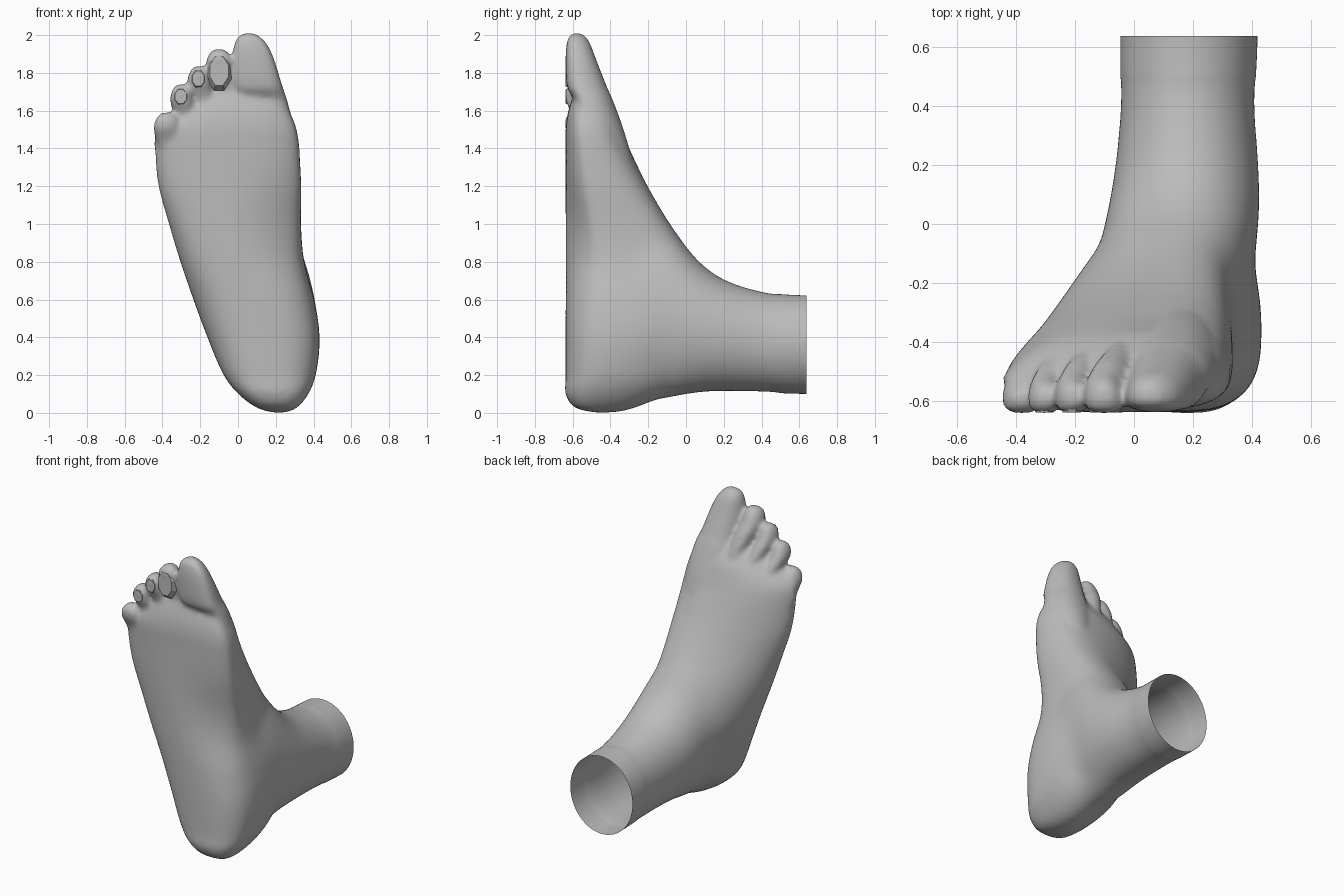
import bpy, bmesh, math
from mathutils import Vector

if "Cube" in bpy.data.objects:
    bpy.data.objects.remove(bpy.data.objects["Cube"])

SOLE = -0.637
skin = bpy.data.materials.new("grey_skin")
skin.use_nodes = True
skin.diffuse_color = (0.5, 0.5, 0.5, 1)
skin.node_tree.nodes["Principled BSDF"].inputs["Base Color"].default_value = (0.5, 0.5, 0.5, 1)


def spline(rows, steps=6):
    """Catmull-Rom interpolation of station rows."""
    rows = [Vector(r) for r in rows]
    out = []
    for i in range(len(rows) - 1):
        a, b, c, d = rows[max(i - 1, 0)], rows[i], rows[i + 1], rows[min(i + 2, len(rows) - 1)]
        for k in range(steps):
            t = k / steps
            out.append(b + (c - a) * (t / 2) + (a * 2 - b * 5 + c * 4 - d) * (t * t / 2)
                       + (b * 3 - a - c * 3 + d) * (t ** 3 / 2))
    return out + [rows[-1]]


def power(v, p):
    return math.copysign(abs(v) ** p, v)


def foot_ring(row, n=48):
    """Level section: flat rounded sole, tapering dorsal side leaning to a ridge."""
    z, left, right, y0, y1, ridge = row
    mid, half = (left + right) / 2, (right - left) / 2
    ym = y0 + (y1 - y0) * 0.36
    # The outer flank is steep over the toes and slopes lower down
    flank = 1.4 - 0.55 * min(1, max(0, (z - 1.1) / 0.35))
    ring = []
    for i in range(n):
        c, s = math.cos(math.tau * i / n), math.sin(math.tau * i / n)
        if s < 0:
            x, y = mid + half * power(c, 0.75), ym + (ym - y0) * power(s, 0.75)
            # Arch on the inner edge
            y += 0.07 * max(0, c) * math.exp(-((z - 0.95) / 0.25) ** 2) * -s
        elif c < 0:
            x, y = mid + half * power(c, flank) + (ridge - mid) * s, ym + (y1 - ym) * s
        else:
            x, y = mid + half * c + (ridge - mid) * s * s, ym + (y1 - ym) * s
        ring.append((x, y, z))
    return ring


def leg_ring(row, n=48):
    """Upright oval section across the ankle, its top shifted sideways by lean."""
    y, left, right, low, high, lean = row
    ring = []
    for i in range(n):
        c, s = math.cos(math.tau * i / n), math.sin(math.tau * i / n)
        ring.append(((left + right) / 2 + (right - left) / 2 * c + lean * s, y,
                     (low + high) / 2 + (high - low) / 2 * s))
    return ring


def loft(bm, rings):
    loops = [[bm.verts.new(p) for p in r] for r in rings]
    for a, b in zip(loops, loops[1:]):
        for i in range(len(a)):
            j = (i + 1) % len(a)
            bm.faces.new((a[i], a[j], b[j], b[i]))
    bm.faces.new(loops[0][::-1])
    bm.faces.new(loops[-1])


def make_object(name, bm):
    bmesh.ops.recalc_face_normals(bm, faces=bm.faces)
    mesh = bpy.data.meshes.new(name)
    bm.to_mesh(mesh)
    bm.free()
    mesh.materials.append(skin)
    obj = bpy.data.objects.new(name, mesh)
    bpy.context.collection.objects.link(obj)
    return obj


bm = bmesh.new()

# Heel, instep and ball: height, left, right, sole, dorsal, ridge
body = [(0.0, 0.17, 0.27, -0.48, -0.34, 0.22), (0.03, 0.09, 0.32, -0.59, -0.24, 0.21),
        (0.1, 0.0, 0.375, SOLE, -0.1, 0.2), (0.2, -0.08, 0.415, SOLE, 0.02, 0.18),
        (0.4, -0.165, 0.435, SOLE, 0.12, 0.17), (0.6, -0.24, 0.405, SOLE, 0.14, 0.16),
        (0.8, -0.31, 0.35, SOLE, 0.05, 0.15), (1.0, -0.37, 0.335, SOLE, -0.08, 0.13),
        (1.2, -0.425, 0.337, SOLE, -0.2, 0.1), (1.4, -0.442, 0.325, SOLE, -0.3, 0.06),
        (1.5, -0.43, 0.31, SOLE, -0.34, 0.06), (1.58, -0.345, 0.28, SOLE + 0.01, -0.37, 0.07),
        (1.66, -0.25, 0.23, -0.605, -0.42, 0.07), (1.72, -0.14, 0.18, -0.585, -0.47, 0.06)]
loft(bm, [foot_ring(r) for r in spline(body)])

# Ankle: depth, left, right, low, high, lean
leg = [(0.78, -0.045, 0.425, 0.095, 0.62, 0), (0.55, -0.047, 0.416, 0.102, 0.626, 0),
       (0.4, -0.047, 0.41, 0.108, 0.645, 0), (0.2, -0.065, 0.424, 0.112, 0.71, 0),
       (0.05, -0.09, 0.427, 0.103, 0.825, -0.01), (-0.1, -0.12, 0.41, 0.075, 1.02, -0.03),
       (-0.25, -0.12, 0.385, 0.06, 1.15, -0.06), (-0.4, -0.05, 0.3, 0.1, 1.1, -0.06)]
loft(bm, [leg_ring(r) for r in spline(leg)])

# Big toe
big = [(1.3, 0.04, 0.3, -0.55, -0.27, 0.16), (1.5, 0.0, 0.295, -0.59, -0.33, 0.14),
       (1.65, -0.02, 0.262, -0.592, -0.385, 0.12), (1.73, -0.03, 0.235, -0.63, -0.42, 0.11),
       (1.87, -0.033, 0.192, SOLE, -0.475, 0.09), (1.95, -0.02, 0.155, SOLE + 0.005, -0.505, 0.07),
       (1.99, 0.0, 0.118, -0.62, -0.53, 0.06), (2.01, 0.03, 0.085, -0.6, -0.555, 0.055)]
loft(bm, [foot_ring(r) for r in spline(big)])

# Small toes: tip x, tip height, half width, base x, dorsal height at the tip
small = [(-0.1, 1.92, 0.066, -0.045, -0.5), (-0.208, 1.83, 0.056, -0.145, -0.505),
         (-0.3, 1.735, 0.056, -0.235, -0.51), (-0.378, 1.585, 0.064, -0.33, -0.515)]
for x, top, w, base, back in small:
    rows = [(top - 0.5, base + 0.02, 0.05, -0.56, back + 0.14), (top - 0.3, base, w, -0.58, back + 0.1),
            (top - 0.16, (x * 2 + base) / 3, w * 1.06, -0.605, back + 0.05),
            (top - 0.08, x, w * 1.06, SOLE, back + 0.005),
            (top - 0.025, x, w * 0.85, SOLE, back - 0.025), (top + 0.004, x, w * 0.45, -0.61, back - 0.05)]
    loft(bm, [foot_ring((z, c - h, c + h, y0, y1, c)) for z, c, h, y0, y1 in spline(rows)])

# Blend all parts into one skin
source = make_object("foot_source", bm)
remesh = source.modifiers.new("blend", 'REMESH')
remesh.mode = 'VOXEL'
remesh.voxel_size = 0.013
smooth = source.modifiers.new("soften", 'SMOOTH')
smooth.factor = 0.5
smooth.iterations = 8
deps = bpy.context.evaluated_depsgraph_get()
skin_mesh = bpy.data.meshes.new_from_object(source.evaluated_get(deps))
bpy.data.objects.remove(source)

# Soften the ankle joint further, then open the ankle end
bm = bmesh.new()
bm.from_mesh(skin_mesh)
for limit in range(60):
    edge = limit / 400
    joint = [v for v in bm.verts if v.co.y > edge - 0.55 and v.co.z < 1.4 - edge and v.co.y < 0.5]
    bmesh.ops.smooth_vert(bm, verts=joint, factor=0.5, use_axis_x=True, use_axis_y=True, use_axis_z=True)
bmesh.ops.bisect_plane(bm, geom=bm.verts[:] + bm.edges[:] + bm.faces[:],
                       plane_co=(0, 0.637, 0), plane_no=(0, 1, 0), clear_outer=True)
foot = make_object("foot", bm)
for p in foot.data.polygons:
    p.use_smooth = True

# Faceted toe pads
for name, x, z, w, h in (("second_toe_pad", -0.1, 1.81, 0.066, 0.104),
                         ("third_toe_pad", -0.21, 1.77, 0.042, 0.055),
                         ("fourth_toe_pad", -0.303, 1.675, 0.042, 0.05)):
    bm = bmesh.new()
    loft(bm, [[(x + w * k * math.cos(math.tau * (i + 0.5) / 8), y,
                z + h * k * math.sin(math.tau * (i + 0.5) / 8)) for i in range(8)]
              for y, k in ((-0.58, 0.9), (-0.605, 1.07), (-0.638, 0.8))])
    make_object(name, bm)
